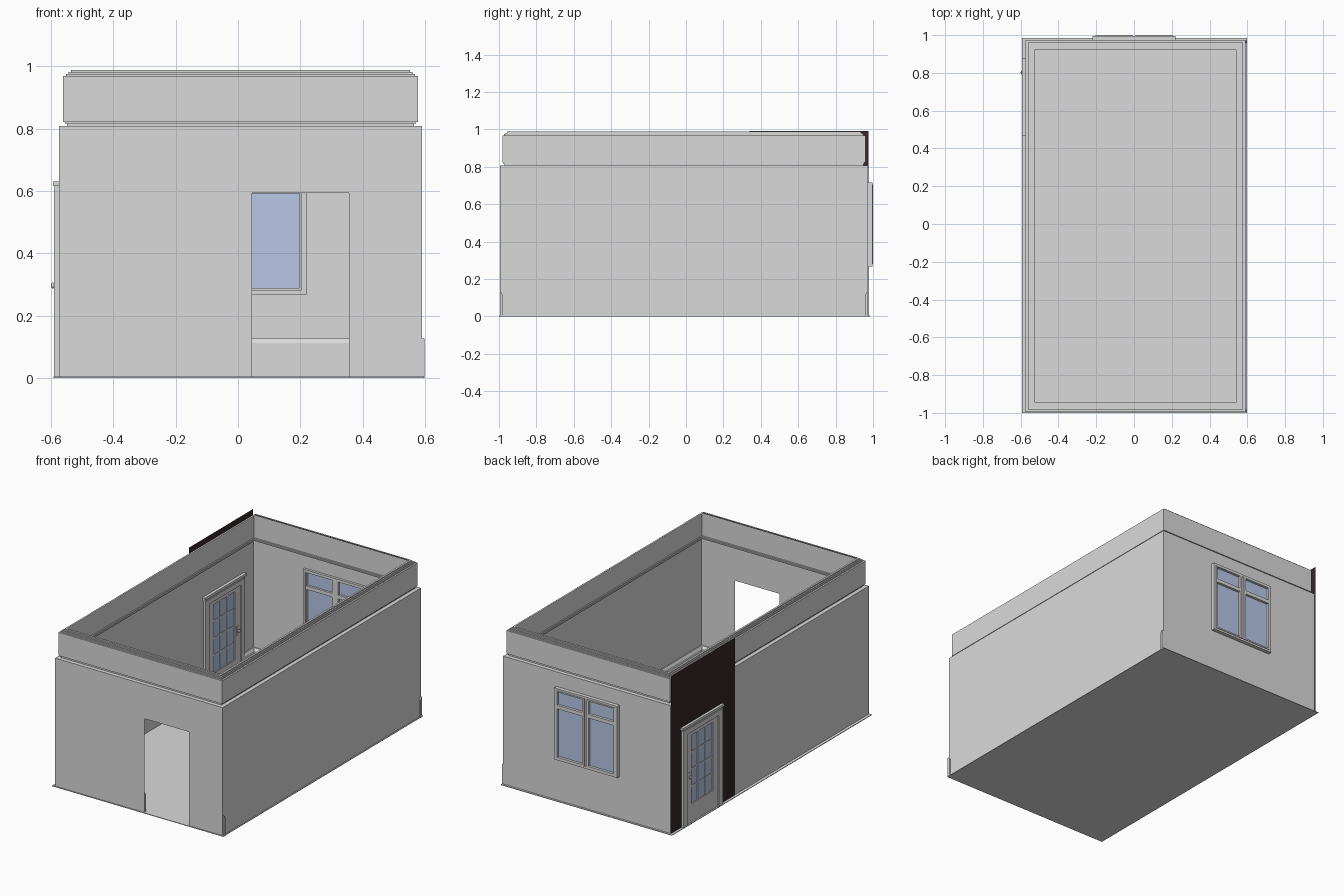
import bpy, bmesh, math
from mathutils import Matrix

if "Cube" in bpy.data.objects:
    bpy.data.objects.remove(bpy.data.objects["Cube"])

# Room limits (lower wall planes)
X0, X1, Y0, Y1 = -0.574, 0.59, -0.995, 0.973
RAIL_Z = 0.808


def material(name, rgb):
    m = bpy.data.materials.new(name)
    m.diffuse_color = (*rgb, 1)
    m.use_nodes = True
    m.node_tree.nodes["Principled BSDF"].inputs["Base Color"].default_value = m.diffuse_color
    return m


GREY = material("plaster grey", (0.7, 0.7, 0.7))
GLASS = material("pale blue glass", (0.56, 0.66, 0.93))
DARK = material("dark brown", (0.038, 0.02, 0.02))


def finish(name, bm, mat, recalc=True):
    if recalc:
        bmesh.ops.recalc_face_normals(bm, faces=bm.faces)
    me = bpy.data.meshes.new(name)
    bm.to_mesh(me)
    bm.free()
    me.materials.append(mat)
    ob = bpy.data.objects.new(name, me)
    bpy.context.collection.objects.link(ob)
    return ob


def boxes(name, spans, mat=GREY):
    """One object made of boxes given as (x0, x1, y0, y1, z0, z1)."""
    bm = bmesh.new()
    for a, b, c, d, e, f in spans:
        mtx = Matrix.Translation(((a + b) / 2, (c + d) / 2, (e + f) / 2)) @ Matrix.Diagonal((b - a, d - c, f - e, 1))
        bmesh.ops.create_cube(bm, size=1, matrix=mtx)
    return finish(name, bm, mat)


def panel(name, place, us, zs, hole=None, mat=GREY):
    """Flat wall of grid cells, leaving out the cell called hole."""
    bm = bmesh.new()
    grid = [[bm.verts.new(place(u, z)) for z in zs] for u in us]
    for i in range(len(us) - 1):
        for j in range(len(zs) - 1):
            if (i, j) != hole:
                bm.faces.new((grid[i][j], grid[i + 1][j], grid[i + 1][j + 1], grid[i][j + 1]))
    return finish(name, bm, mat, False)


def ring_sweep(name, profile, mat=GREY):
    """Sweep (inset, z) points round the rectangular room."""
    bm = bmesh.new()
    rings = []
    for d, z in profile:
        rings.append([bm.verts.new(p) for p in ((X0 + d, Y0 + d, z), (X1 - d, Y0 + d, z),
                                                (X1 - d, Y1 - d, z), (X0 + d, Y1 - d, z))])
    for r, s in zip(rings, rings[1:]):
        for i in range(4):
            j = (i + 1) % 4
            bm.faces.new((r[i], r[j], s[j], s[i]))
    return finish(name, bm, mat, False)


def skirting(name, start, end, inward):
    """Skirting board with a sloped cap between two floor points."""
    prof = [(0.001, 0), (0.016, 0), (0.016, 0.112), (0.007, 0.127), (0.001, 0.127)]
    bm = bmesh.new()
    ends = [[bm.verts.new((p[0] + inward[0] * d, p[1] + inward[1] * d, z)) for d, z in prof]
            for p in (start, end)]
    for i in range(5):
        j = (i + 1) % 5
        bm.faces.new((ends[0][i], ends[0][j], ends[1][j], ends[1][i]))
    bm.faces.new(ends[0])
    bm.faces.new(ends[1][::-1])
    return finish(name, bm, GREY)


# Floor, slightly wider than the walls
boxes("floor", [(-0.592, 0.597, -1.0, 0.985, 0, 0.004)])

# Lower walls with doorway, window and door openings
panel("front_wall", lambda u, z: (u, Y0, z), (X0, 0.045, 0.356, X1), (0, 0.593, RAIL_Z), (1, 0))
panel("right_wall", lambda u, z: (X1, u, z), (Y0, Y1), (0, RAIL_Z))
panel("back_wall", lambda u, z: (-u, Y1, z), (-X1, -0.21, 0.21, -X0), (0, 0.277, 0.707, RAIL_Z), (1, 1))
panel("left_wall", lambda u, z: (X0, -u, z), (-Y1, -0.84, -0.505, -Y0), (0, 0.585, RAIL_Z), (1, 0))

# Picture rail, frieze and crown moulding swept round the room
ring_sweep("picture_rail_and_frieze", [(0, 0.808), (0.025, 0.808), (0.025, 0.815), (0.02, 0.815),
                                       (0.02, 0.822), (0.013, 0.822), (0.013, 0.968)])
ring_sweep("crown_moulding", [(0.013, 0.968), (0.023, 0.968), (0.023, 0.975), (0.03, 0.975), (0.03, 0.981),
                              (0.038, 0.981), (0.038, 0.988), (0.05, 0.988)])

# Dark outer panel behind the door
panel("dark_outer_panel", lambda u, z: (X0 - 0.003, -u, z), (-0.975, -0.84, -0.505, -0.34),
      (0, 0.585, 0.992), (1, 0), DARK)

# Skirting boards, the front and back ones poking out at the right corners
skirting("skirting_front_left", (X0, Y0), (0.045, Y0), (0, 1))
skirting("skirting_front_right", (0.356, Y0), (0.599, Y0), (0, 1))
skirting("skirting_right", (X1, Y0), (X1, Y1), (-1, 0))
skirting("skirting_back", (X0, Y1), (0.599, Y1), (0, -1))
skirting("skirting_left_front", (X0, Y0), (X0, 0.475), (1, 0))
skirting("skirting_left_back", (X0, 0.866), (X0, Y1), (1, 0))

# Window: outer casing, two sashes with a transom, glass
WO, WI, WB, WT = 0.219, 0.204, 0.267, 0.717
boxes("window_casing", [(-WO, -WI, 0.958, 0.996, WB, WT), (WI, WO, 0.958, 0.996, WB, WT),
                        (-WI, WI, 0.958, 0.996, WB, WB + 0.015), (-WI, WI, 0.958, 0.996, WT - 0.015, WT)])
PANES = [(0.288, 0.592), (0.615, 0.697)]
sash, glass = [], []
for s in (-1, 1):
    def span(a, b):
        return tuple(sorted((s * a, s * b)))
    for lo, hi in ((0.008, 0.022), (0.197, 0.205)):
        sash.append((*span(lo, hi), 0.963, 1.0, WB + 0.012, WT - 0.012))
    for lo, hi in ((0.279, 0.288), (0.592, 0.615), (0.697, 0.705)):
        sash.append((*span(0.022, 0.197), 0.963, 1.0, lo, hi))
    for lo, hi in PANES:
        glass.append((*span(0.022, 0.197), 0.976, 0.984, lo, hi))
boxes("window_sashes", sash)
boxes("window_mullion", [(-0.008, 0.008, 0.96, 0.99, WB + 0.015, WT - 0.015)])
boxes("window_glass", glass, GLASS)

# Door casing with stepped cap, same inside and outside
CA, CB = X0 - 0.016, X0 + 0.016
boxes("door_casing", [(CA, CB, 0.475, 0.515, 0, 0.605), (CA, CB, 0.83, 0.868, 0, 0.605),
                      (CA, CB, 0.515, 0.83, 0.575, 0.605)])
boxes("door_cap", [(CA + 0.002, CB - 0.002, 0.472, 0.871, 0.605, 0.616),
                   (CA - 0.003, CB + 0.003, 0.466, 0.878, 0.616, 0.631)])

# Door leaf: stiles, rails and glazing bars around twelve panes
LA, LB = X0 - 0.009, X0 + 0.009
GY0, GY1, GZ0, GZ1 = 0.567, 0.778, 0.12, 0.55
leaf = [(LA, LB, 0.515, GY0, 0.004, 0.575), (LA, LB, GY1, 0.83, 0.004, 0.575),
        (LA, LB, GY0, GY1, 0.004, GZ0), (LA, LB, GY0, GY1, GZ1, 0.575)]
for i in (1, 2):
    y = GY0 + (GY1 - GY0) * i / 3
    leaf.append((LA + 0.002, LB - 0.002, y - 0.005, y + 0.005, GZ0, GZ1))
for i in (1, 2, 3):
    z = GZ0 + (GZ1 - GZ0) * i / 4
    leaf.append((LA + 0.003, LB - 0.003, GY0, GY1, z - 0.005, z + 0.005))
boxes("door_leaf", leaf)
boxes("door_glass", [(X0 - 0.003, X0 + 0.003, GY0, GY1, GZ0, GZ1)], GLASS)

# Door knobs with back plates on both sides
boxes("knob_plates", [(LA - 0.002, LB + 0.002, 0.794, 0.81, 0.265, 0.325)])
for side, label in ((-1, "outer"), (1, "inner")):
    bm = bmesh.new()
    bmesh.ops.create_cone(bm, cap_ends=True, segments=12, radius1=0.004, radius2=0.004, depth=0.014,
                          matrix=Matrix.Translation((X0 + side * 0.013, 0.802, 0.297))
                          @ Matrix.Rotation(math.pi / 2, 4, 'Y'))
    bmesh.ops.create_uvsphere(bm, u_segments=12, v_segments=8, radius=0.01,
                              matrix=Matrix.Translation((X0 + side * 0.02, 0.802, 0.297))
                              @ Matrix.Diagonal((0.6, 1, 1, 1)))
    for f in bm.faces:
        f.smooth = True
    finish(label + "_door_knob", bm, GREY)
